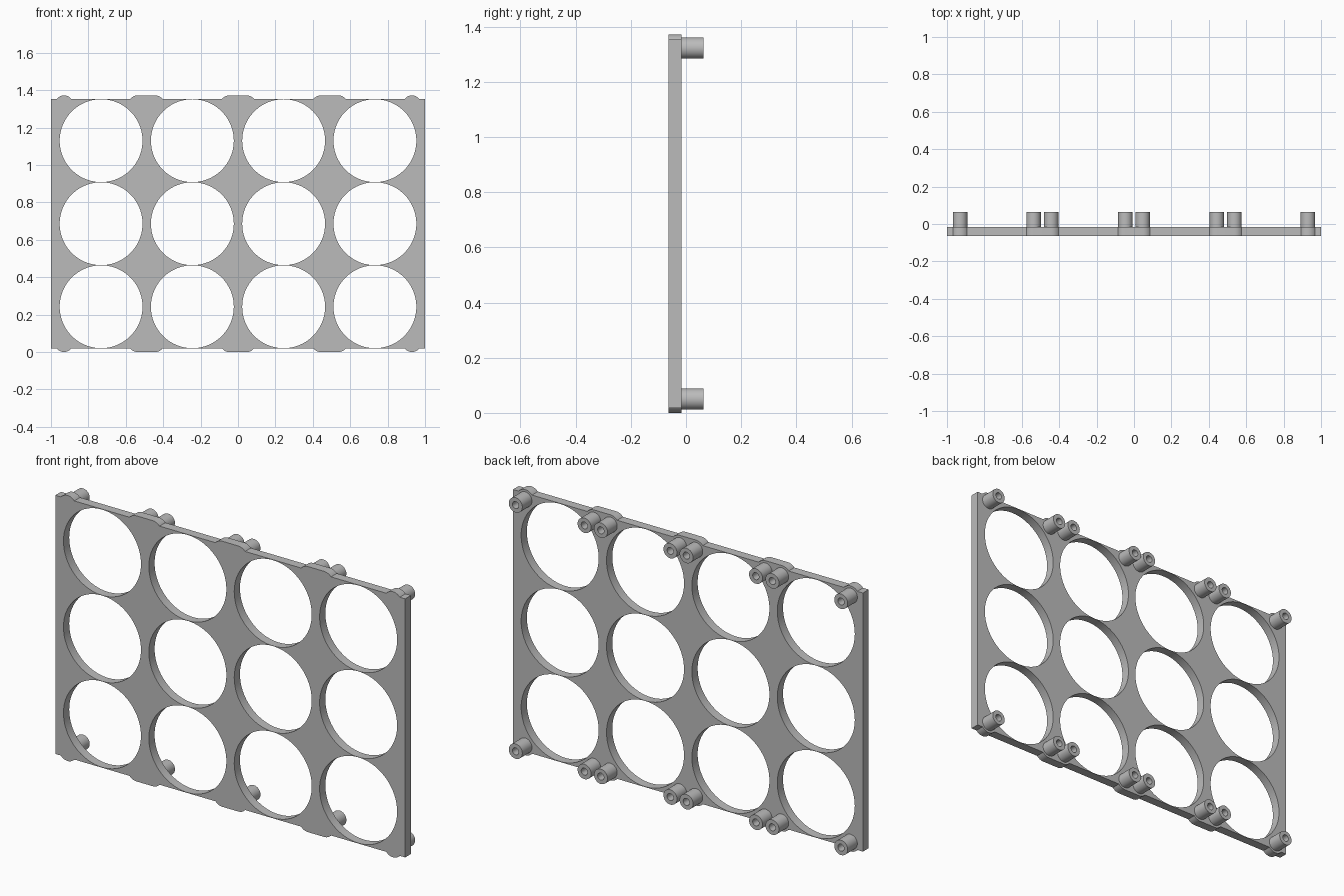
import bpy, bmesh
from math import sin, cos, pi, asin
from mathutils import Matrix, Vector

cube = bpy.data.objects.get("Cube")
if cube:
    bpy.data.objects.remove(cube, do_unlink=True)

HEIGHT = 1.372
EDGE = 0.018                      # height of the straight lower edge
FRONT, BACK, TIP = -0.063, -0.016, 0.063
POST_Z, POST_R, BORE_R = 0.05, 0.0385, 0.018
TAB_R = 0.05
HOLE_R, HOLE_DX, HOLE_DZ = 0.2215, 0.488, 0.444

# first and last post of each mounting tab along one edge
TABS = [(-0.93, -0.93), (-0.537, -0.443), (-0.046, 0.046),
        (0.443, 0.537), (0.93, 0.93)]

grey = bpy.data.materials.new("grey plastic")
grey.use_nodes = True
colour = (0.5, 0.5, 0.5, 1)
grey.diffuse_color = colour
grey.node_tree.nodes["Principled BSDF"].inputs["Base Color"].default_value = colour


def add_object(name, mesh):
    obj = bpy.data.objects.new(name, mesh)
    bpy.context.collection.objects.link(obj)
    mesh.materials.clear()
    mesh.materials.append(grey)
    bpy.ops.object.select_all(action='DESELECT')
    obj.select_set(True)
    bpy.context.view_layer.objects.active = obj
    bpy.ops.object.shade_smooth_by_angle(angle=pi / 6)
    return obj


def arc(cx, cz, r, start, end, steps):
    angles = [start + (end - start) * i / steps for i in range(steps + 1)]
    return [(cx + r * cos(a), cz + r * sin(a)) for a in angles]


# Plate outline: straight edges with rounded tabs swelling around the posts
dip = asin((POST_Z - EDGE) / TAB_R)
lower = [(-1, EDGE)]
for first, last in TABS:
    lower += arc(first, POST_Z, TAB_R, pi + dip, 1.5 * pi, 6)
    right_side = arc(last, POST_Z, TAB_R, 1.5 * pi, 2 * pi - dip, 6)
    lower += right_side[1:] if first == last else right_side
lower.append((1, EDGE))
upper = [(x, HEIGHT - z) for x, z in reversed(lower)]
loops = [lower + upper]

# Grid of round openings
for col in range(4):
    for row in range(3):
        loops.append(arc((col - 1.5) * HOLE_DX, HEIGHT / 2 + (row - 1) * HOLE_DZ,
                         HOLE_R, 0, 2 * pi, 96)[:-1])

# Fill the outline and openings as a flat curve with thickness
curve = bpy.data.curves.new("plate_outline", 'CURVE')
curve.dimensions = '2D'
curve.fill_mode = 'BOTH'
curve.extrude = (BACK - FRONT) / 2
for loop in loops:
    spline = curve.splines.new('POLY')
    spline.points.add(len(loop) - 1)
    for point, (x, z) in zip(spline.points, loop):
        point.co = (x, z, 0, 1)
    spline.use_cyclic_u = True
helper = bpy.data.objects.new("plate_outline", curve)
bpy.context.collection.objects.link(helper)
graph = bpy.context.evaluated_depsgraph_get()
plate_mesh = bpy.data.meshes.new_from_object(helper.evaluated_get(graph))
bpy.data.objects.remove(helper, do_unlink=True)

bm = bmesh.new()
bm.from_mesh(plate_mesh)
bmesh.ops.remove_doubles(bm, verts=bm.verts, dist=0.00002)
bm.transform(Matrix.Translation((0, (FRONT + BACK) / 2, 0)) @ Matrix.Rotation(pi / 2, 4, 'X'))
bmesh.ops.recalc_face_normals(bm, faces=bm.faces)
bm.to_mesh(plate_mesh)
bm.free()
add_object("perforated_plate", plate_mesh)


# Hollow post, turned about its axis
def make_post(name, x, z):
    bm = bmesh.new()
    profile = [(POST_R, BACK), (POST_R, TIP), (BORE_R, TIP), (BORE_R, BACK)]
    verts = [bm.verts.new((r, y, 0)) for r, y in profile]
    edges = [bm.edges.new(pair) for pair in zip(verts, verts[1:])]
    bmesh.ops.spin(bm, geom=verts + edges, cent=(0, 0, 0), axis=(0, 1, 0),
                   angle=2 * pi, steps=40)
    bmesh.ops.remove_doubles(bm, verts=bm.verts, dist=0.0001)
    bmesh.ops.recalc_face_normals(bm, faces=bm.faces)
    # the open tube must face outward on its outer wall
    wall = max(bm.faces, key=lambda f: f.calc_center_median().xz.length)
    centre = wall.calc_center_median()
    if wall.normal.dot(Vector((centre.x, 0, centre.z))) < 0:
        bmesh.ops.reverse_faces(bm, faces=bm.faces)
    mesh = bpy.data.meshes.new(name)
    bm.to_mesh(mesh)
    bm.free()
    add_object(name, mesh).location = (x, 0, z)


post_xs = sorted({x for tab in TABS for x in tab})
for level, z in (("lower", POST_Z), ("upper", HEIGHT - POST_Z)):
    for i, x in enumerate(post_xs, 1):
        make_post(f"{level}_post_{i}", x, z)
